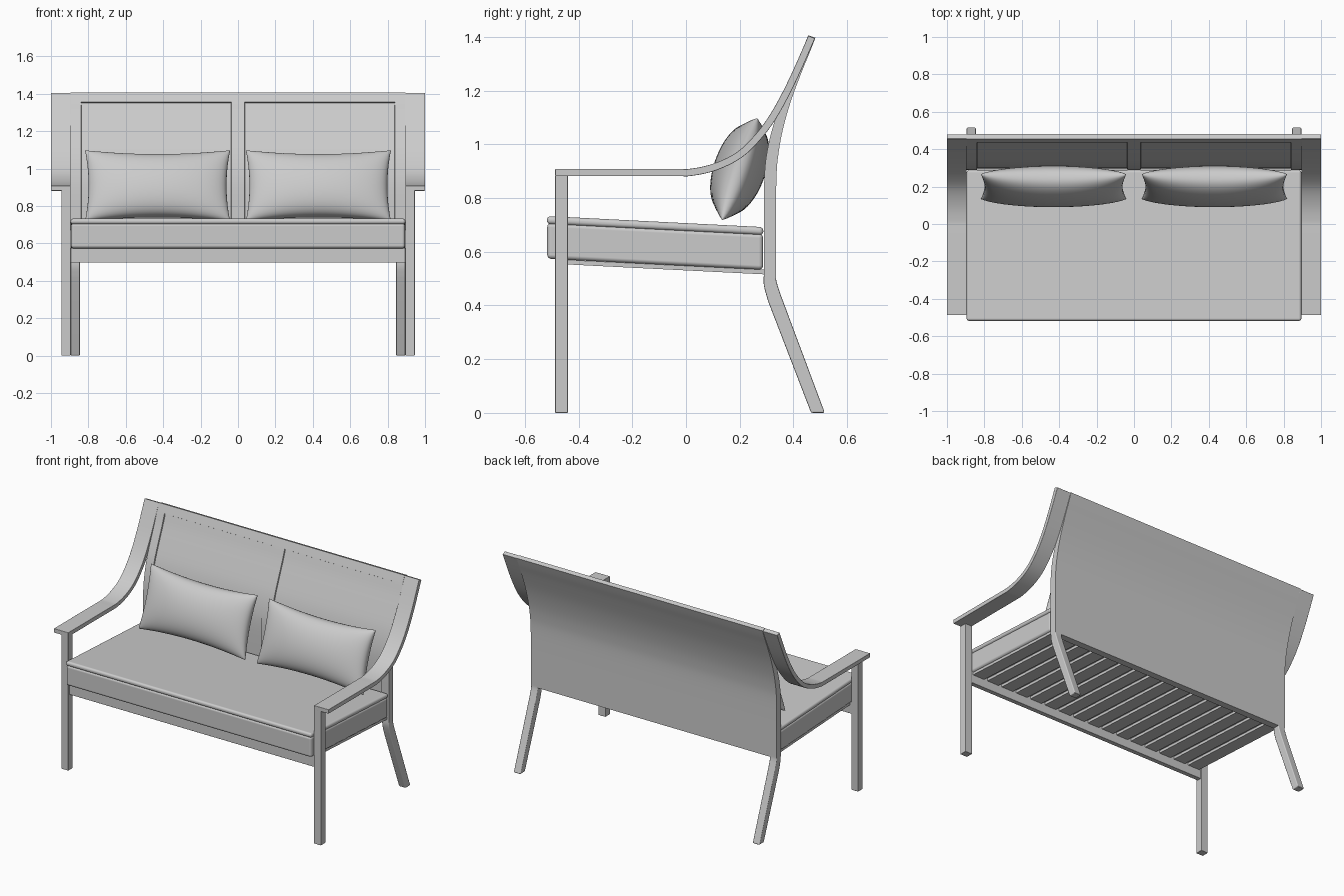
import bpy, bmesh, math
from mathutils import Vector, Matrix

if "Cube" in bpy.data.objects:
    bpy.data.objects.remove(bpy.data.objects["Cube"], do_unlink=True)

grey = bpy.data.materials.new("plain grey")
grey.use_nodes = True
COLOR = (0.6, 0.6, 0.6, 1)
grey.diffuse_color = COLOR
grey.node_tree.nodes["Principled BSDF"].inputs["Base Color"].default_value = COLOR


def finish(name, bm, bevel=0, segments=2, angle=35):
    bmesh.ops.recalc_face_normals(bm, faces=bm.faces)
    mesh = bpy.data.meshes.new(name)
    bm.to_mesh(mesh)
    bm.free()
    mesh.materials.append(grey)
    ob = bpy.data.objects.new(name, mesh)
    bpy.context.collection.objects.link(ob)
    if bevel:
        mod = ob.modifiers.new("soft edges", "BEVEL")
        mod.width, mod.segments = bevel, segments
        mod.harden_normals = True
    bpy.ops.object.select_all(action="DESELECT")
    ob.select_set(True)
    bpy.context.view_layer.objects.active = ob
    bpy.ops.object.shade_smooth_by_angle(angle=math.radians(angle))


def spline(points, steps=4):
    """Smooth curve through 2D points."""
    p = [Vector(q) for q in points]
    p = [2 * p[0] - p[1]] + p + [2 * p[-1] - p[-2]]
    out = []
    for a, b, c, d in zip(p, p[1:], p[2:], p[3:]):
        for i in range(steps):
            t = i / steps
            out.append(0.5 * (2 * b + (c - a) * t + (2 * a - 5 * b + 4 * c - d) * t * t
                              + (3 * b - a - 3 * c + d) * t ** 3))
    return out + [p[-2]]


def slab(name, outline, x0, x1, bevel=0, segments=2):
    """Side outline in y, z pulled along x."""
    bm = bmesh.new()
    face = bm.faces.new([bm.verts.new((x0, y, z)) for y, z in outline])
    new = bmesh.ops.extrude_face_region(bm, geom=[face])["geom"]
    bmesh.ops.translate(bm, vec=(x1 - x0, 0, 0),
                        verts=[v for v in new if isinstance(v, bmesh.types.BMVert)])
    finish(name, bm, bevel, segments)


def box(name, x0, x1, y0, y1, z0, z1, bevel=0, segments=2, drop=0):
    """Box whose back end may sit lower than its front end."""
    slab(name, [(y0, z0), (y1, z0 - drop), (y1, z1 - drop), (y0, z1)],
         x0, x1, bevel, segments)


def ribbon(path, half):
    """Closed outline of constant thickness round a path."""
    top, bottom = [], []
    for i, p in enumerate(path):
        d = (path[min(i + 1, len(path) - 1)] - path[max(i - 1, 0)]).normalized()
        n = Vector((-d.y, d.x)) * half
        top.append(p + n)
        bottom.append(p - n)
    return top + bottom[::-1]


# Legs and arms, on both sides
arm_path = spline([(-0.487, 0.895), (-0.06, 0.895), (0.025, 0.897), (0.113, 0.918),
                   (0.2, 0.962), (0.27, 1.03), (0.325, 1.105), (0.375, 1.195),
                   (0.42, 1.29), (0.468, 1.4)])
leg_front = spline([(0.29, 0.52), (0.29, 0.475), (0.306, 0.415)])
leg_back = spline([(0.335, 0.52), (0.337, 0.49), (0.354, 0.436)])
leg_outline = leg_front + [Vector((0.466, 0)), Vector((0.517, 0))] + leg_back[::-1]
for side, s in (("left", 1), ("right", -1)):
    box(side + "_front_leg", s * 0.895, s * 0.945, -0.487, -0.44, 0, 0.885, 0.002)
    slab(side + "_back_leg", leg_outline, s * 0.845, s * 0.895, 0.006)
    slab(side + "_arm", ribbon(arm_path, 0.0135), s * 0.895, s, 0.002)

# Curved backrest with two recessed panels
inner = spline([(0.29, 0.5), (0.29, 0.7), (0.292, 0.88), (0.303, 0.98), (0.328, 1.08),
                (0.366, 1.18), (0.41, 1.287), (0.435, 1.355), (0.455, 1.406)])
outer = spline([(0.335, 0.5), (0.335, 0.7), (0.337, 0.88), (0.345, 0.97), (0.362, 1.06),
                (0.392, 1.165), (0.435, 1.28), (0.462, 1.345), (0.482, 1.397)])
columns = [-0.895, -0.84, -0.035, 0.035, 0.84, 0.895]
bm = bmesh.new()
loops = [[bm.verts.new((x, p.x, p.y)) for p in inner + outer[::-1]] for x in columns]
panels = []
count = len(loops[0])
for c in range(len(columns) - 1):
    for i in range(count):
        j = (i + 1) % count
        f = bm.faces.new((loops[c][i], loops[c][j], loops[c + 1][j], loops[c + 1][i]))
        if c in (1, 3) and i < j < len(inner) and inner[i].y > 0.55 and inner[j].y < 1.36:
            panels.append(f)
for end in (loops[0], loops[-1]):
    bm.faces.new(end)
bmesh.ops.recalc_face_normals(bm, faces=bm.faces)
bmesh.ops.inset_region(bm, faces=panels, thickness=0.002, depth=-0.007)
finish("backrest", bm)

# Seat frame: front rail and slats
box("front_rail", -0.895, 0.895, -0.475, -0.445, 0.497, 0.575, 0.002)
SLATS = 16
pitch = 1.79 / SLATS
for i in range(SLATS):
    x = -0.895 + pitch * (i + 0.5)
    box("seat_slat_%d" % (i + 1), x - 0.043, x + 0.043, -0.445, 0.292,
        0.553, 0.57, drop=0.037)

# Seat cushion: body with a rounded top edge
box("seat_cushion", -0.893, 0.893, -0.517, 0.287, 0.574, 0.708, 0.016, 4, 0.041)
box("seat_cushion_top", -0.895, 0.895, -0.518, 0.288, 0.703, 0.733, 0.014, 4, 0.041)

# Throw pillows with pinched edges, leaning on the backrest
for side, s in (("left", 1), ("right", -1)):
    bm = bmesh.new()
    for face_dir in (1, -1):
        verts = bmesh.ops.create_grid(bm, x_segments=32, y_segments=24, size=1)["verts"]
        for v in verts:
            u, w = math.sin(v.co.x * math.pi / 2), math.sin(v.co.y * math.pi / 2)
            puff = (max(0, 1 - u * u) * max(0, 1 - w * w)) ** 0.42
            v.co = (0.388 * u * (1 - 0.05 * (1 - w * w)), -0.097 * face_dir * puff,
                    0.2 * w * (1 - 0.13 * (1 - u * u)))
    bmesh.ops.remove_doubles(bm, verts=bm.verts, dist=0.0004)
    bmesh.ops.transform(bm, verts=bm.verts, matrix=Matrix.Translation((s * 0.43, 0.2, 0.908))
                        @ Matrix.Rotation(math.radians(-19), 4, "X"))
    finish(side + "_pillow", bm, angle=80)
